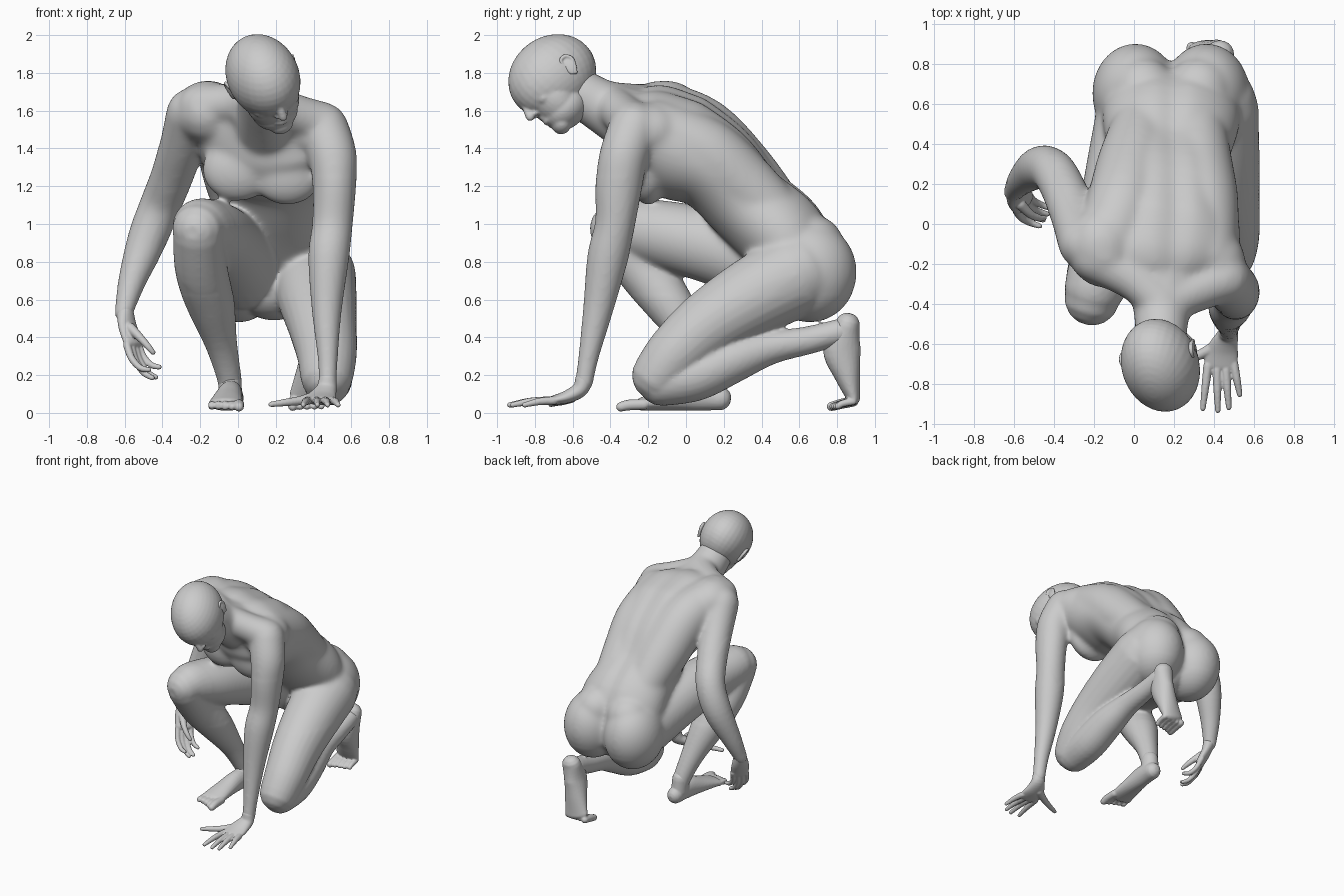
import bpy, bmesh, math
from mathutils import Vector, Matrix

skin = bpy.data.materials.new("plain grey")
skin.diffuse_color = (0.6, 0.6, 0.6, 1)


def spline(pts, steps=5):
    """Smooth curve through points; every number (place and radii) is blended."""
    pts = [tuple(p) if len(p) == 5 else tuple(p) + (p[3],) for p in pts]
    out = []
    for i in range(len(pts) - 1):
        p0, p1, p2, p3 = pts[max(i - 1, 0)], pts[i], pts[i + 1], pts[min(i + 2, len(pts) - 1)]
        for k in range(steps):
            t = k / steps
            out.append([0.5 * (2 * b + (c - a) * t + (2 * a - 5 * b + 4 * c - d) * t * t
                               + (3 * b - a - 3 * c + d) * t ** 3)
                        for a, b, c, d in zip(p0, p1, p2, p3)])
    return out + [list(pts[-1])]


def tube(bm, pts, wide=(1, 0, 0), wide_end=None, groove=0.0, sides=24):
    """Closed limb with oval sections, round ends and an optional groove along one side."""
    path = spline(pts)
    w0, w1 = Vector(wide), Vector(wide_end or wide)
    n = len(path)
    c = [Vector(p[:3]) for p in path]
    rings = []
    for i, p in enumerate(path):
        t = (c[min(i + 1, n - 1)] - c[max(i - 1, 0)]).normalized()
        w = w0.lerp(w1, i / (n - 1))
        a = (w - t * w.dot(t)).normalized()
        b = t.cross(a)
        caps = [(0, 1)]
        angles = [math.radians(d) for d in (25, 50, 72)]
        if i == 0:
            caps = [(-math.sin(d), math.cos(d)) for d in reversed(angles)] + caps
        if i == n - 1:
            caps += [(math.sin(d), math.cos(d)) for d in angles]
        for off, s in caps:
            ring = []
            for k in range(sides):
                ang = 2 * math.pi * k / sides
                dent = 1 - groove * math.exp(-((ang - math.pi / 2) / 0.16) ** 2)
                ring.append(bm.verts.new(c[i] + t * off * min(p[3], p[4])
                            + (a * math.cos(ang) * p[3] + b * math.sin(ang) * p[4]) * s * dent))
            rings.append(ring)
    for r0, r1 in zip(rings, rings[1:]):
        for k in range(sides):
            j = (k + 1) % sides
            bm.faces.new((r0[k], r0[j], r1[j], r1[k]))
    bm.faces.new(rings[0][::-1])
    bm.faces.new(rings[-1])


def ball(bm, centre, radii, turn=Matrix()):
    m = Matrix.Translation(centre) @ turn @ Matrix.Diagonal((*radii, 1))
    bmesh.ops.create_uvsphere(bm, u_segments=32, v_segments=20, radius=1, matrix=m)


def finish(bm, name, voxel, smooth, frame=None, extra=None):
    """Fuse the overlapping pieces into one soft skin; extra = rule for softer areas."""
    bmesh.ops.recalc_face_normals(bm, faces=bm.faces)
    if frame:
        bm.transform(frame)
    me = bpy.data.meshes.new(name)
    bm.to_mesh(me)
    bm.free()
    me.materials.append(skin)
    ob = bpy.data.objects.new(name, me)
    bpy.context.collection.objects.link(ob)
    bpy.context.view_layer.objects.active = ob
    r = ob.modifiers.new("fuse", 'REMESH')
    r.mode, r.voxel_size, r.use_smooth_shade = 'VOXEL', voxel, True
    if extra:
        bpy.ops.object.modifier_apply(modifier="fuse")
        group = ob.vertex_groups.new(name="soft")
        group.add([v.index for v in ob.data.vertices if extra(v.co)], 1, 'REPLACE')
        e = ob.modifiers.new("blend", 'SMOOTH')
        e.factor, e.iterations, e.vertex_group = 0.5, 28, "soft"
    s = ob.modifiers.new("soften", 'SMOOTH')
    s.factor, s.iterations = 0.5, smooth


# ---- trunk, neck, arms and legs
bm = bmesh.new()
tube(bm, [(.19, .63, .75, .33, .20), (.185, .52, .94, .345, .24), (.17, .325, 1.12, .305, .23),
          (.17, .15, 1.31, .345, .25), (.16, -.05, 1.42, .375, .285), (.15, -.2, 1.53, .375, .225),
          (.15, -.3, 1.58, .24, .14)],
     wide=(1, 0, 0), wide_end=(.9, -.15, -.2), groove=.1, sides=48)
tube(bm, [(.15, -.26, 1.53, .18), (.14, -.42, 1.61, .145), (.135, -.57, 1.7, .128)])
for s in (-1, 1):
    ball(bm, (.185 + s * .178, .655, .745), (.217, .25, .265))    # buttocks
    ball(bm, (.185 + s * .14, .66, .89), (.17, .175, .16))        # upper hips
ball(bm, (.19, .57, .66), (.2, .2, .17))                          # seat
for x, y, z in ((-.0, -.185, 1.29), (.26, -.2, 1.27)):            # chest muscles
    ball(bm, (x, y, z), (.19, .1, .17))
# back muscles on both sides of the spine, then shoulder blades
tube(bm, [(-.15, -.15, 1.59, .17), (-.06, .08, 1.49, .185), (.0, .3, 1.26, .185), (.04, .5, 1.04, .15)])
tube(bm, [(.36, -.15, 1.5, .16), (.34, .1, 1.38, .185), (.32, .3, 1.21, .175), (.31, .5, 1.02, .15)])
ball(bm, (-.16, -.11, 1.59), (.18, .2, .17))
ball(bm, (.39, -.2, 1.49), (.17, .19, .155))
tube(bm, [(-.2, -.17, 1.62, .12), (.0, -.28, 1.64, .105), (.14, -.4, 1.65, .105)])
tube(bm, [(.44, -.28, 1.53, .12), (.33, -.325, 1.57, .11), (.15, -.4, 1.64, .105)])
# hanging arm
tube(bm, [(-.25, -.1, 1.59, .13), (-.295, .03, 1.42, .12), (-.35, .17, 1.25, .113),
          (-.41, .27, 1.1, .11), (-.48, .28, .92, .105), (-.56, .22, .7, .074),
          (-.605, .16, .53, .048)])
# supporting arm
tube(bm, [(.45, -.275, 1.51, .135), (.5, -.33, 1.36, .13), (.51, -.355, 1.2, .115, .125),
          (.5, -.375, 1.0, .107), (.48, -.415, .82, .108), (.47, -.465, .55, .08),
          (.475, -.515, .3, .054), (.475, -.54, .16, .047)])
# raised leg
tube(bm, [(.02, .5, .76, .22), (-.05, .2, .865, .205), (-.12, -.1, .94, .183),
          (-.19, -.3, .98, .158), (-.21, -.37, .975, .14)])
tube(bm, [(-.21, -.37, .95, .134), (-.195, -.23, .76, .14), (-.145, -.09, .58, .128),
          (-.09, .04, .37, .086), (-.05, .12, .2, .066), (-.04, .14, .12, .062)])
# kneeling leg
tube(bm, [(.40, .58, .73, .225), (.42, .35, .61, .21), (.447, .12, .465, .183),
          (.47, -.05, .315, .16), (.47, -.145, .2, .142)])
tube(bm, [(.47, -.13, .16, .124), (.475, .05, .195, .132), (.465, .25, .28, .12),
          (.45, .45, .345, .088), (.44, .65, .385, .074), (.43, .82, .43, .07)])
finish(bm, "body", .012, 6, extra=lambda c: c.z > .62 and c.x > -.42 and not (c.y < -.3 and c.z < 1.25))

# ---- head, modelled upright (x right, y forward, z up) and then turned
f = Vector((.35, -.73, -.57)).normalized()
u = Vector((-.25, -.5, .8))
u = (u - f * u.dot(f)).normalized()
side = f.cross(u)
frame = Matrix((side, f, u)).transposed().to_4x4()
frame.translation = (.132, -.708, 1.783)

bm = bmesh.new()
ball(bm, (0, 0, 0), (.19, .25, .212))                         # skull
ball(bm, (0, .085, -.09), (.147, .127, .175))                 # face
ball(bm, (0, .07, -.185), (.125, .13, .1))                    # jaw
ball(bm, (0, .145, -.235), (.065, .052, .052))                # chin
tube(bm, [(0, .205, .0, .018), (0, .232, -.05, .02), (0, .248, -.1, .024)])  # nose
tube(bm, [(-.11, .17, .01, .024), (-.05, .202, .02, .024), (0, .212, .02, .022),
          (.05, .202, .02, .024), (.11, .17, .01, .024)], wide=(0, 0, 1))    # brow
for z, r in ((-.15, .014), (-.176, .016)):                    # lips
    tube(bm, [(-.045, .18, z, r * .6), (0, .2, z, r), (.045, .18, z, r * .6)], wide=(0, 0, 1))
for s in (-1, 1):
    ball(bm, (s * .02, .222, -.106), (.018, .02, .014))       # nostrils
    ball(bm, (s * .09, .14, -.085), (.042, .05, .035))        # cheekbones
finish(bm, "head", .008, 4, frame)

for s, name in ((1, "right_ear"), (-1, "left_ear")):
    bm = bmesh.new()
    turn = Matrix.Rotation(s * .2, 4, 'Z') @ Matrix.Rotation(.2, 4, 'X')
    ball(bm, (s * .178, -.045, -.05), (.014, .034, .055), turn)
    tube(bm, [(s * .177, -.015, -.03, .009), (s * .186, -.025, .0, .01), (s * .192, -.06, .0, .01),
              (s * .19, -.075, -.04, .01), (s * .175, -.045, -.098, .011)])
    finish(bm, name, .006, 2, frame)

# ---- hanging hand with curled fingers
bm = bmesh.new()
wide = Vector((.5, .8, .2)).normalized()
tube(bm, [(-.6, .165, .55, .044, .046), (-.585, .14, .46, .066, .036), (-.555, .105, .37, .07, .03)],
     wide=wide)
for i in range(4):
    o = wide * (i - 1.5) * .036
    drop = -.02 * math.sin(i)
    tube(bm, [(*(Vector(p) + o + Vector((0, 0, drop * k))), r) for k, (p, r) in enumerate((
        ((-.56, .11, .37), .021), ((-.535, .075, .3), .019),
        ((-.49, .05, .25), .017), ((-.445, .035, .24), .014)))], sides=12)
tube(bm, [(-.57, .1, .45, .028), (-.52, .05, .4, .022), (-.475, .03, .35, .018),
          (-.45, .03, .32, .014)], sides=12)
finish(bm, "right_hand", .006, 3)

# ---- supporting hand, fingers spread on the floor
bm = bmesh.new()
tube(bm, [(.475, -.54, .18, .046), (.468, -.56, .125, .055, .042), (.445, -.63, .085, .078, .034),
          (.435, -.71, .065, .085, .024)])
for bx, by, tx, ty in ((.37, -.71, .345, -.925), (.415, -.73, .42, -.935),
                       (.46, -.73, .475, -.92), (.5, -.7, .53, -.855)):
    tube(bm, [(bx, by, .065, .023), ((bx + tx) / 2, (by + ty) / 2, .06, .02),
              (tx, ty, .042, .014)], sides=12)
tube(bm, [(.42, -.61, .085, .034), (.33, -.655, .065, .025), (.25, -.69, .055, .02),
          (.175, -.715, .045, .015)], sides=12)
finish(bm, "left_hand", .006, 3)

# ---- flat foot
bm = bmesh.new()
tube(bm, [(-.045, .13, .2, .062, .066), (-.04, .135, .1, .062, .072)])
tube(bm, [(-.03, .18, .077, .06, .064), (-.04, .05, .092, .065, .08),
          (-.055, -.1, .07, .08, .058), (-.065, -.23, .047, .093, .036)])
for i in range(5):
    x, r = .005 - i * .036, (.029, .022, .021, .02, .019)[i]
    tip = -.345 + .017 * i
    tube(bm, [(x, -.22, .045, r), (x, -.3, .042, r), (x, tip, .032, r * .9)], sides=12)
finish(bm, "right_foot", .007, 3)

# ---- foot standing on its bent toes
bm = bmesh.new()
tube(bm, [(.43, .855, .465, .072, .066), (.415, .825, .34, .075, .1), (.39, .855, .2, .086, .07),
          (.365, .885, .085, .094, .038)])
for i in range(5):
    x, r = .29 + i * .038, (.028, .022, .021, .02, .019)[i]
    tube(bm, [(x, .885, .06, r), (x, .83, .05, r), (x, .77 + .008 * i, .034, r * .9)], sides=12)
finish(bm, "left_foot", .007, 3)
